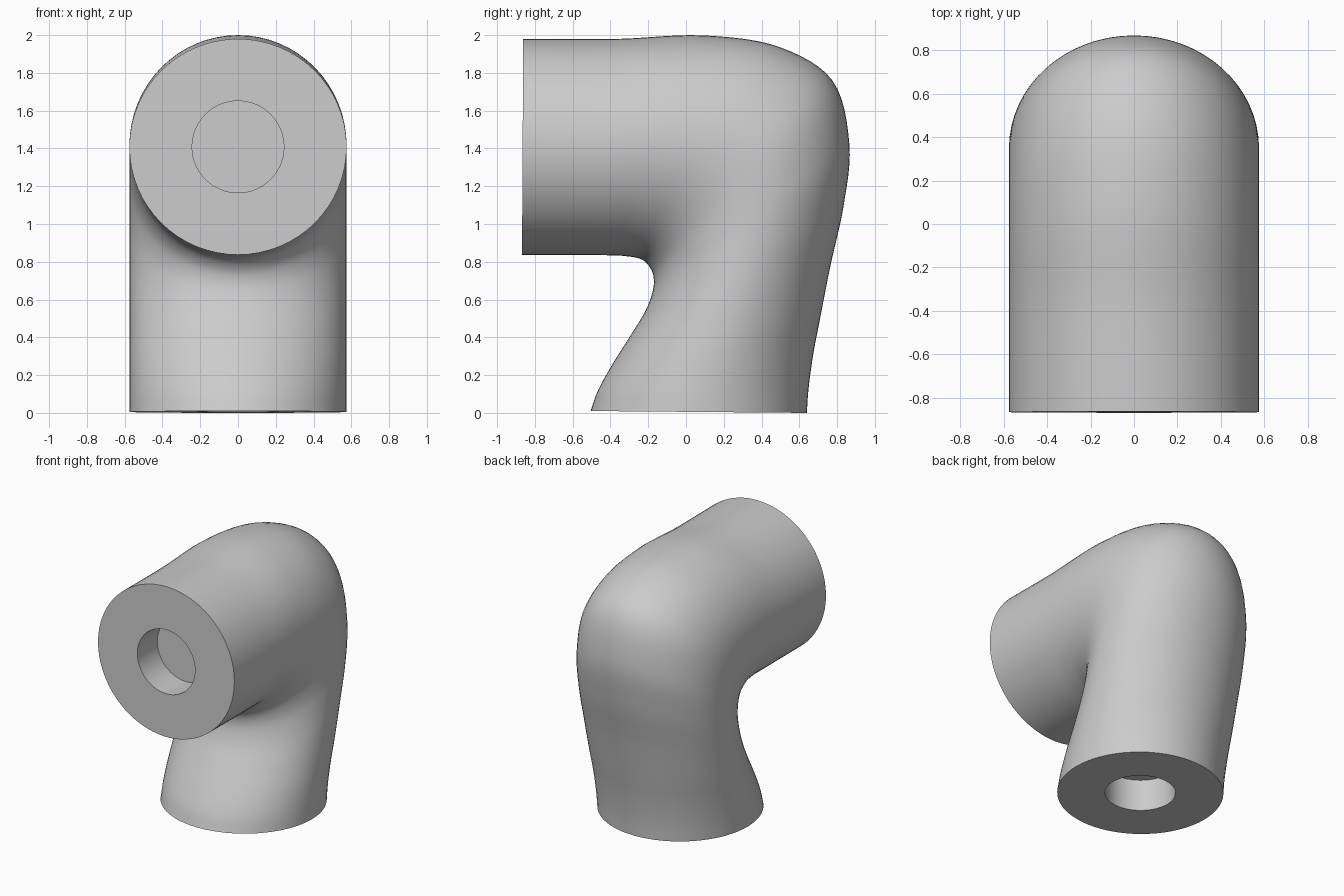
import bpy
import bmesh
import math
from mathutils import Vector

default_cube = bpy.data.objects.get("Cube")
if default_cube:
    bpy.data.objects.remove(default_cube, do_unlink=True)

HALF_WIDTH = 0.575
HOLE_RADIUS = 0.243
HOLE_DEPTH = 0.24
SEGMENTS = 64
STEPS = 6

# Elbow side profile: (inner y, inner z, outer y, outer z) from base to front mouth
STATIONS = [
    (-0.505, 0.01, 0.64, 0),
    (-0.47, 0.11, 0.648, 0.12),
    (-0.40, 0.24, 0.672, 0.30),
    (-0.30, 0.40, 0.71, 0.50),
    (-0.22, 0.53, 0.765, 0.78),
    (-0.18, 0.63, 0.835, 1.10),
    (-0.17, 0.70, 0.865, 1.42),
    (-0.185, 0.76, 0.775, 1.76),
    (-0.23, 0.81, 0.50, 1.935),
    (-0.32, 0.83, 0.10, 1.998),
    (-0.45, 0.835, -0.36, 1.98),
    (-0.868, 0.837, -0.862, 1.98),
]


def smooth_stations(stations):
    """Pass a Catmull-Rom spline through the stations."""
    points = [Vector(s) for s in stations]
    result = []
    for i in range(len(points) - 1):
        b, c = points[i], points[i + 1]
        a = points[max(i - 1, 0)]
        d = points[min(i + 2, len(points) - 1)]
        for step in range(STEPS):
            t = step / STEPS
            # Centripetal knots avoid overshoot on uneven spacing
            k1 = max((b - a).length, 1e-4) ** 0.5
            k2 = (c - b).length ** 0.5
            k3 = max((d - c).length, 1e-4) ** 0.5
            m1 = (c - b) if a == b else k2 * ((b - a) / k1 - (c - a) / (k1 + k2) + (c - b) / k2)
            m2 = (c - b) if c == d else k2 * ((c - b) / k2 - (d - b) / (k2 + k3) + (d - c) / k3)
            result.append(b * (2*t**3 - 3*t**2 + 1) + m1 * (t**3 - 2*t**2 + t)
                          + c * (3*t**2 - 2*t**3) + m2 * (t**3 - t**2))
    return result + [points[-1]]


def add_ring(bm, inner, outer, half_width):
    """Elliptical section spanning two points of the side profile."""
    centre, arm = (inner + outer) / 2, (outer - inner) / 2
    ring = []
    for i in range(SEGMENTS):
        angle = math.tau * i / SEGMENTS
        side = Vector((half_width * math.sin(angle), 0, 0))
        ring.append(bm.verts.new(centre + arm * math.cos(angle) + side))
    return ring


def hole_rings(bm, inner, outer, inward):
    """Rim and floor rings of a blind round hole in an end face."""
    centre = (inner + outer) / 2
    arm = (outer - inner).normalized() * HOLE_RADIUS
    rim = add_ring(bm, centre - arm, centre + arm, HOLE_RADIUS)
    shift = inward * HOLE_DEPTH
    floor = add_ring(bm, centre - arm + shift, centre + arm + shift, HOLE_RADIUS)
    return rim, floor


# Elbow body, end faces and blind holes as one closed skin
bm = bmesh.new()
ends = [(Vector((0, s[0], s[1])), Vector((0, s[2], s[3])))
        for s in smooth_stations(STATIONS)]
body = [add_ring(bm, inner, outer, HALF_WIDTH) for inner, outer in ends]
base_rim, base_floor = hole_rings(bm, *ends[0], Vector((0, 0, 1)))
front_rim, front_floor = hole_rings(bm, *ends[-1], Vector((0, 1, 0)))
rings = [base_floor, base_rim] + body + [front_rim, front_floor]
for low, high in zip(rings, rings[1:]):
    for i in range(SEGMENTS):
        j = (i + 1) % SEGMENTS
        bm.faces.new((low[i], low[j], high[j], high[i]))
bm.faces.new(base_floor)
bm.faces.new(front_floor)
bmesh.ops.recalc_face_normals(bm, faces=bm.faces)

mesh = bpy.data.meshes.new("elbow_joint")
bm.to_mesh(mesh)
bm.free()
elbow = bpy.data.objects.new("elbow_joint", mesh)
bpy.context.collection.objects.link(elbow)

# Plain grey material
grey = bpy.data.materials.new("light_grey")
grey.use_nodes = True
colour = (0.6, 0.6, 0.6, 1)
grey.diffuse_color = colour
grey.node_tree.nodes["Principled BSDF"].inputs["Base Color"].default_value = colour
mesh.materials.append(grey)

# Smooth skin with crisp mouth and hole edges
bpy.ops.object.select_all(action="DESELECT")
elbow.select_set(True)
bpy.context.view_layer.objects.active = elbow
bpy.ops.object.shade_smooth_by_angle(angle=math.radians(40))
